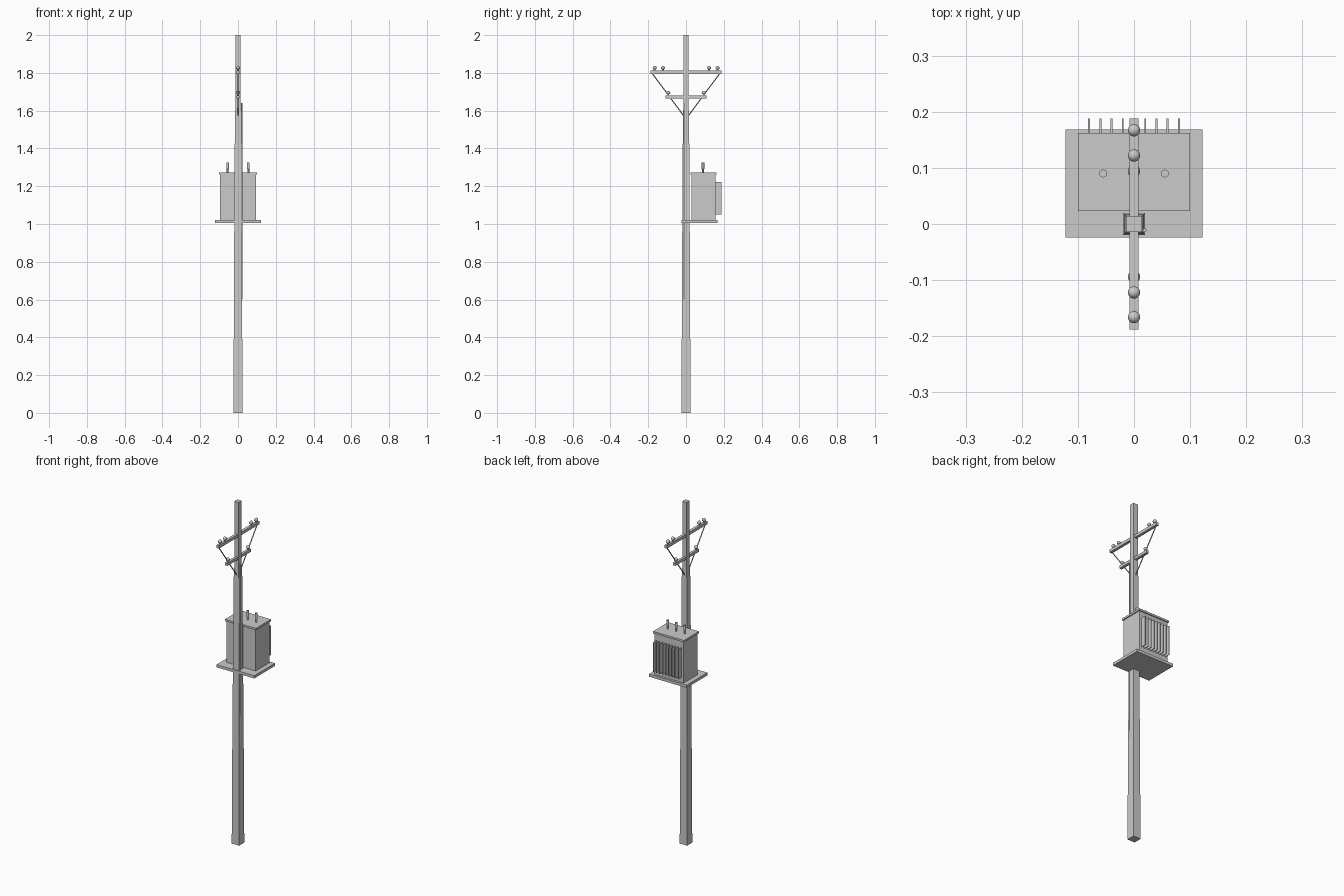
import bpy, bmesh, math
from mathutils import Vector

if "Cube" in bpy.data.objects:
    bpy.data.objects.remove(bpy.data.objects["Cube"])


def finish(name, bm, smooth=False):
    bmesh.ops.recalc_face_normals(bm, faces=bm.faces)
    me = bpy.data.meshes.new(name)
    bm.to_mesh(me)
    bm.free()
    ob = bpy.data.objects.new(name, me)
    bpy.context.collection.objects.link(ob)
    if smooth:
        bpy.context.view_layer.objects.active = ob
        ob.select_set(True)
        bpy.ops.object.shade_smooth_by_angle(angle=math.radians(40))
        ob.select_set(False)
    return ob


def box(name, lo, hi):
    bm = bmesh.new()
    bmesh.ops.create_cube(bm, size=1)
    lo, hi = Vector(lo), Vector(hi)
    for v in bm.verts:
        v.co = Vector([(lo[i] + hi[i]) / 2 + v.co[i] * (hi[i] - lo[i]) for i in range(3)])
    return finish(name, bm)


def loft(name, profile, sides, centre=(0, 0, 0), turn=0.0, smooth=False):
    """Stack rings of (radius, height) around a vertical axis and cap the ends."""
    bm = bmesh.new()
    rings = []
    for r, z in profile:
        angles = [turn + math.tau * i / sides for i in range(sides)]
        rings.append([bm.verts.new((centre[0] + r * math.cos(a),
                                    centre[1] + r * math.sin(a),
                                    centre[2] + z)) for a in angles])
    for a, b in zip(rings, rings[1:]):
        for i in range(sides):
            j = (i + 1) % sides
            bm.faces.new((a[i], a[j], b[j], b[i]))
    bm.faces.new(rings[0][::-1])
    bm.faces.new(rings[-1])
    return finish(name, bm, smooth)


def rod(name, a, b, radius, sides=8):
    a, b = Vector(a), Vector(b)
    bm = bmesh.new()
    bmesh.ops.create_cone(bm, cap_ends=True, segments=sides, radius1=radius,
                          radius2=radius, depth=(b - a).length)
    bm.transform(Vector((0, 0, 1)).rotation_difference(b - a).to_matrix().to_4x4())
    bmesh.ops.translate(bm, verts=bm.verts, vec=(a + b) / 2)
    return finish(name, bm, True)


# Square tapered pole
half_widths = [(0.024, 0), (0.0215, 0.65), (0.0195, 1.02), (0.0165, 1.55), (0.014, 1.62), (0.014, 2.0)]
loft("pole", [(w * math.sqrt(2), z) for w, z in half_widths], 4, turn=math.pi / 4)

# Cable conduit on the side of the pole
rod("cable_conduit", (0.019, -0.011, 0.6), (0.019, -0.011, 1.64), 0.0035)

# Transformer platform, tank and lid
box("platform", (-0.122, -0.024, 1.004), (0.122, 0.168, 1.02))
box("transformer_tank", (-0.094, 0.029, 1.02), (0.094, 0.156, 1.262))
box("transformer_lid", (-0.1, 0.023, 1.262), (0.1, 0.162, 1.273))

# Cooling fins on the back
for i in range(9):
    x = -0.08 + 0.02 * i
    box(f"cooling_fin_{i + 1}", (x - 0.0017, 0.15, 1.05), (x + 0.0017, 0.188, 1.223))

# Bushings on the lid
bushing = [(0.005, 0), (0.005, 0.017), (0.007, 0.019), (0.007, 0.053)]
for i, x in enumerate((-0.055, 0, 0.055)):
    loft(f"bushing_{i + 1}", bushing, 12, (x, 0.09, 1.272), smooth=True)

# Crossarms
box("upper_crossarm", (-0.008, -0.188, 1.795), (0.008, 0.188, 1.812))
box("lower_crossarm", (-0.008, -0.109, 1.664), (0.008, 0.109, 1.68))

# Pin insulators
insulator = [(0.005, 0), (0.005, 0.008), (0.0095, 0.011), (0.011, 0.016),
             (0.0095, 0.021), (0.006, 0.0245), (0.002, 0.026)]
spots = [(y, 1.811) for y in (-0.166, -0.122, 0.122, 0.167)] + [(y, 1.679) for y in (-0.094, 0.094)]
for i, (y, z) in enumerate(spots):
    loft(f"insulator_{i + 1}", insulator, 14, (0, y, z), smooth=True)

# Diagonal braces
for side, s in (("front", -1), ("back", 1)):
    rod(f"{side}_brace", (0, s * 0.181, 1.8), (0, s * 0.01, 1.57), 0.003)
